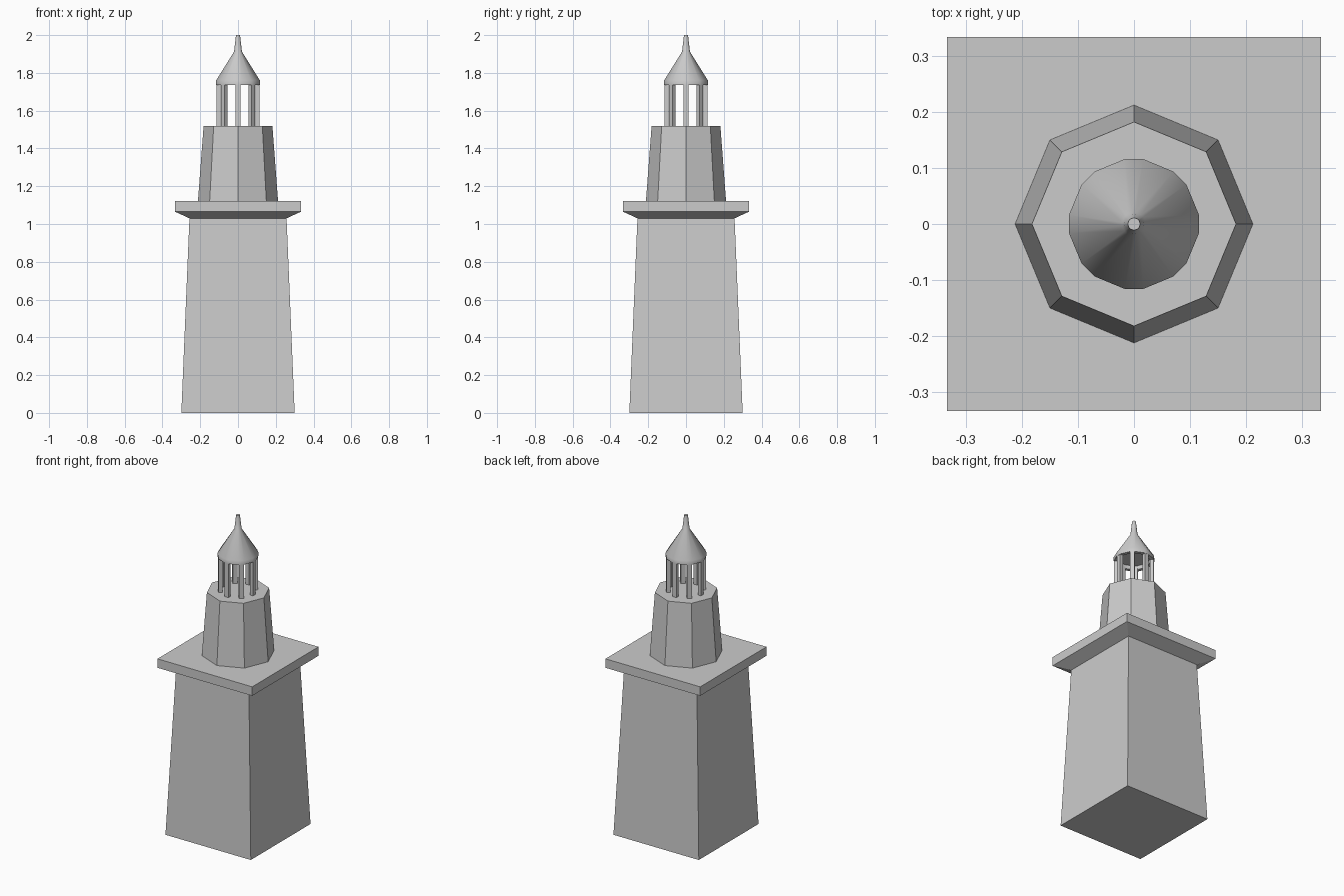
import bpy, bmesh
from math import pi, sin, cos, radians

if "Cube" in bpy.data.objects:
    bpy.data.objects.remove(bpy.data.objects["Cube"])


def loft(name, angles, profile, cap_start=True, cap_end=True, smooth=False):
    """Stack rings of (radius, height) at the given angles into a solid."""
    bm = bmesh.new()
    rings = [[bm.verts.new((r * cos(a), r * sin(a), z)) for a in angles]
             for r, z in profile]
    n = len(angles)
    for lo, hi in zip(rings, rings[1:]):
        for i in range(n):
            j = (i + 1) % n
            bm.faces.new((lo[i], lo[j], hi[j], hi[i]))
    if cap_start:
        bm.faces.new(rings[0][::-1])
    if cap_end:
        bm.faces.new(rings[-1])
    bmesh.ops.recalc_face_normals(bm, faces=bm.faces)
    me = bpy.data.meshes.new(name)
    bm.to_mesh(me)
    bm.free()
    ob = bpy.data.objects.new(name, me)
    bpy.context.collection.objects.link(ob)
    if smooth:
        bpy.ops.object.select_all(action='DESELECT')
        ob.select_set(True)
        bpy.context.view_layer.objects.active = ob
        bpy.ops.object.shade_smooth_by_angle(angle=radians(35))
    return ob


square = [pi / 4 + i * pi / 2 for i in range(4)]
octagon = [i * pi / 4 for i in range(8)]
# Roof outline: a short flat over each column, a longer one between
roof_sides = [i * pi / 4 + s * radians(8) for i in range(8) for s in (-1, 1)]
D = 2 ** 0.5

# Tapered square tower with flared gallery
loft("tower_with_gallery", square,
     [(0.30 * D, 0), (0.257 * D, 1.03), (0.333 * D, 1.065), (0.333 * D, 1.122)])

# Octagonal upper tower
loft("upper_tower", octagon, [(0.212, 1.122), (0.182, 1.52)])

# Lantern columns
for i in range(8):
    bpy.ops.mesh.primitive_cube_add(size=1)
    col = bpy.context.object
    col.name = f"lantern_column_{i + 1}"
    a = i * pi / 4
    col.scale = (0.022, 0.027, 0.225)
    col.location = (0.104 * cos(a), 0.104 * sin(a), 1.6275)
    col.rotation_euler.z = a

# Conical roof, hollow underneath, with spire
loft("roof", roof_sides,
     [(0.095, 1.76), (0.095, 1.735), (0.117, 1.735), (0.117, 1.76),
      (0.021, 1.912), (0.011, 2.0)], smooth=True)
